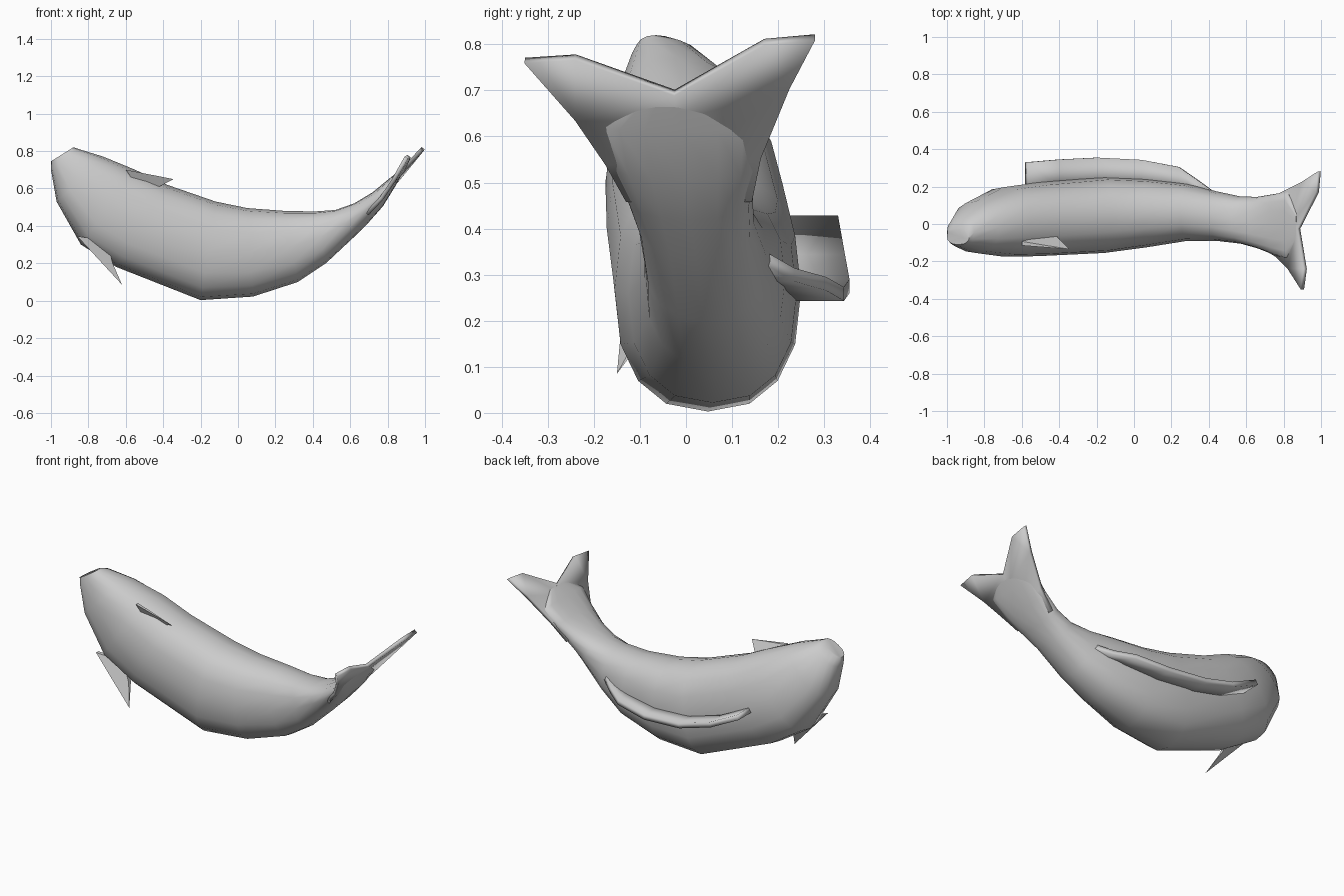
import bpy, bmesh, math
from mathutils import Vector


def make(name, verts, faces, thickness=0.0, angle=50):
    me = bpy.data.meshes.new(name)
    me.from_pydata(verts, [], faces)
    bm = bmesh.new()
    bm.from_mesh(me)
    bmesh.ops.recalc_face_normals(bm, faces=bm.faces)
    bm.to_mesh(me)
    bm.free()
    ob = bpy.data.objects.new(name, me)
    bpy.context.collection.objects.link(ob)
    if thickness:
        mod = ob.modifiers.new("thickness", 'SOLIDIFY')
        mod.thickness = thickness
        mod.offset = 0
    bpy.ops.object.select_all(action='DESELECT')
    ob.select_set(True)
    bpy.context.view_layer.objects.active = ob
    bpy.ops.object.shade_smooth_by_angle(angle=math.radians(angle))
    return ob


def power(v, e):
    return math.copysign(abs(v) ** e, v)


# Body stations from mouth to tail: upper flank x,z / lower flank x,z / y back / y belly
stations = [
    (-0.88, 0.82, -1.00, 0.745, -0.02, -0.11),
    (-0.855, 0.812, -1.00, 0.70, 0.03, -0.122),
    (-0.72, 0.77, -0.97, 0.53, 0.12, -0.155),
    (-0.55, 0.70, -0.84, 0.30, 0.197, -0.175),
    (-0.38, 0.62, -0.65, 0.18, 0.222, -0.172),
    (-0.12, 0.53, -0.20, 0.003, 0.25, -0.155),
    (0.05, 0.495, 0.08, 0.022, 0.24, -0.125),
    (0.25, 0.48, 0.32, 0.10, 0.215, -0.09),
    (0.41, 0.477, 0.47, 0.20, 0.175, -0.09),
    (0.52, 0.485, 0.62, 0.34, 0.147, -0.105),
    (0.62, 0.52, 0.70, 0.42, 0.145, -0.13),
    (0.72, 0.58, 0.775, 0.505, 0.16, -0.165),
    (0.805, 0.65, 0.84, 0.61, 0.17, -0.19),
    (0.865, 0.697, 0.88, 0.685, 0.06, -0.10),
]
SIDES = 16
verts, faces = [], []
for ux, uz, lx, lz, yb, yv in stations:
    mid = Vector(((ux + lx) / 2, (yb + yv) / 2, (uz + lz) / 2))
    across = Vector(((ux - lx) / 2, 0, (uz - lz) / 2))
    for k in range(SIDES):
        a = 2 * math.pi * k / SIDES
        c, s = power(math.cos(a), 0.84), power(math.sin(a), 0.84)
        verts.append(mid + across * c + Vector((0, (yb - yv) / 2 * s, 0)))
for i in range(len(stations) - 1):
    for k in range(SIDES):
        n = (k + 1) % SIDES
        faces.append((i * SIDES + k, i * SIDES + n, (i + 1) * SIDES + n, (i + 1) * SIDES + k))
faces += [tuple(range(SIDES)), tuple(range(len(verts) - SIDES, len(verts)))]
make("body", verts, faces)

# Forked tail fin
tail = [
    (0.69, -0.13, 0.465), (0.69, 0.01, 0.465), (0.69, 0.143, 0.465),
    (0.765, -0.175, 0.545), (0.765, 0, 0.545), (0.78, 0.163, 0.56),
    (0.83, -0.24, 0.64), (0.835, -0.02, 0.64), (0.905, 0.225, 0.71),
    (0.90, -0.35, 0.765), (0.915, -0.24, 0.772), (0.88, -0.025, 0.695),
    (0.98, 0.17, 0.805), (0.99, 0.28, 0.815),
]
make("tail_fin", tail, [(0, 1, 4, 3), (1, 2, 5, 4), (3, 4, 7, 6), (4, 5, 8, 7),
                        (6, 10, 9), (6, 7, 11, 10), (7, 8, 12, 11), (8, 13, 12)], 0.022)

# Dorsal fin, following the bent spine: x, z, y of the free edge, y of the root
spine = [(-0.575, 0.415, 0.33, 0.18), (-0.40, 0.33, 0.345, 0.19), (-0.20, 0.275, 0.355, 0.20),
         (0.04, 0.258, 0.343, 0.20), (0.24, 0.28, 0.305, 0.18), (0.34, 0.30, 0.235, 0.15),
         (0.42, 0.335, 0.175, 0.13)]
verts = [(x, y, z) for x, z, y, r in spine] + [(x, r, z) for x, z, y, r in spine]
n = len(spine)
make("dorsal_fin", verts, [(i, i + 1, n + i + 1, n + i) for i in range(n - 1)], 0.03)

# Pectoral fins, one on each flank: front root, rear root, tip, inner point
fins = {
    "upper_pectoral_fin": [(-0.60, -0.115, 0.70), (-0.43, -0.07, 0.605), (-0.345, -0.135, 0.65), (-0.50, -0.09, 0.55)],
    "lower_pectoral_fin": [(-0.86, -0.125, 0.345), (-0.67, -0.085, 0.20), (-0.62, -0.15, 0.085), (-0.70, -0.09, 0.32)],
}
for name, (front, rear, tip, inner) in fins.items():
    lift = Vector((0, 0.022, 0))
    pts = [front, rear, tip, inner] + [tuple(Vector(p) + lift) for p in (front, rear, inner)]
    make(name, pts, [(0, 2, 1, 3), (4, 6, 5, 2), (0, 4, 2), (1, 2, 5), (0, 3, 6, 4), (3, 1, 5, 6)])
